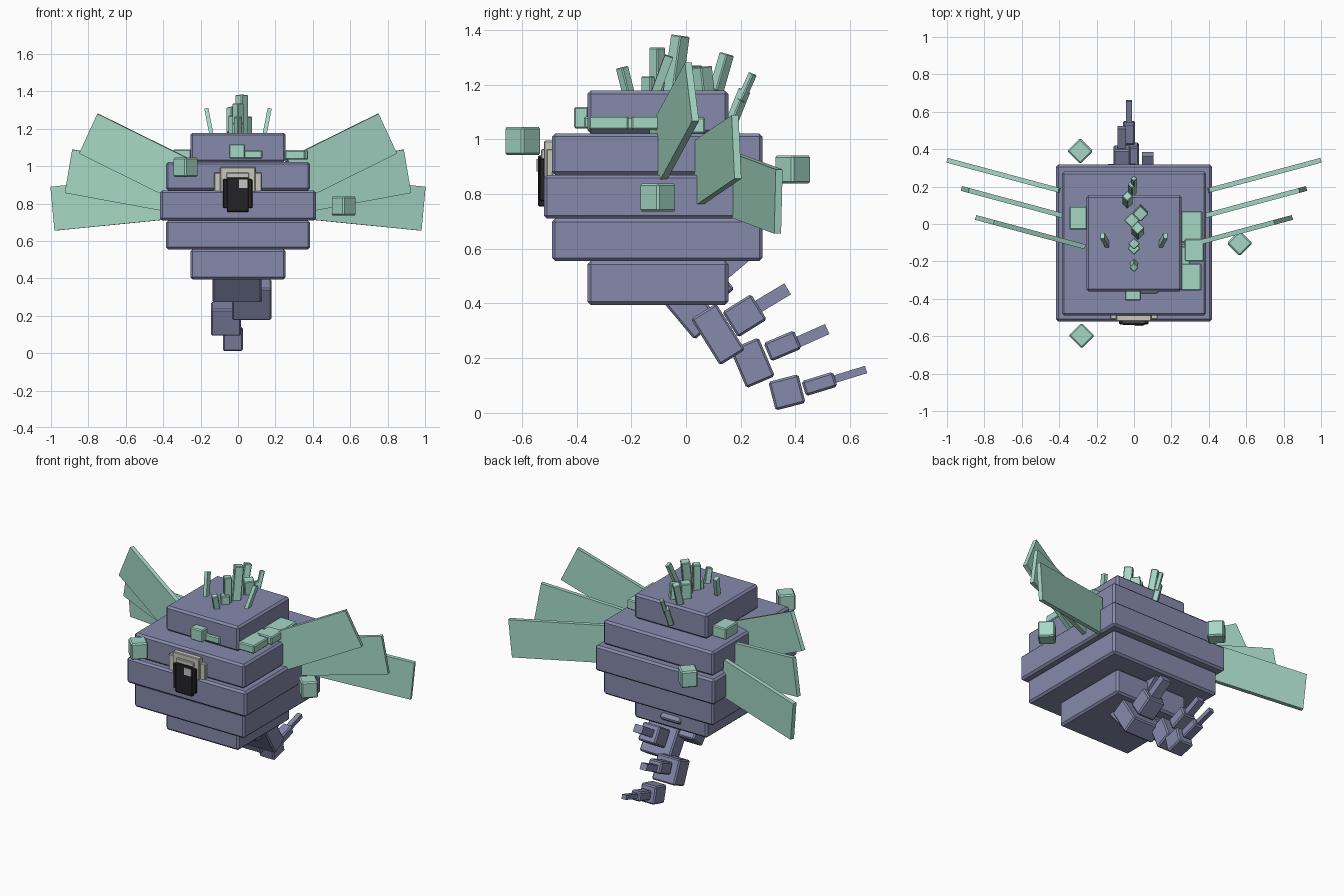
import bpy, bmesh
from math import radians, sin, cos
from mathutils import Matrix, Vector

if "Cube" in bpy.data.objects:
    bpy.data.objects.remove(bpy.data.objects["Cube"], do_unlink=True)


def material(name, rgb):
    m = bpy.data.materials.new(name)
    m.use_nodes = True
    color = (*rgb, 1)
    m.diffuse_color = color
    bsdf = next(n for n in m.node_tree.nodes if n.type == 'BSDF_PRINCIPLED')
    bsdf.inputs["Base Color"].default_value = color
    return m


SLATE = material("slate_purple", (.235, .255, .41))
MINT = material("mint_green", (.375, .68, .56))
STONE = material("pale_stone", (.58, .58, .52))
BLACK = material("eye_black", (.017, .017, .02))
GLINT = material("eye_glint", (.55, .55, .55))


def box(name, center, size, mat, rot=None, bevel=0.008):
    """Box of a given size, turned by rot and placed at center."""
    bm = bmesh.new()
    bmesh.ops.create_cube(bm, size=1)
    bmesh.ops.scale(bm, vec=Vector(size), verts=bm.verts)
    if bevel:
        bmesh.ops.bevel(bm, geom=bm.edges[:], offset=bevel, segments=1,
                        affect='EDGES', profile=0.5)
    mesh = bpy.data.meshes.new(name)
    bm.to_mesh(mesh)
    bm.free()
    mesh.materials.append(mat)
    ob = bpy.data.objects.new(name, mesh)
    bpy.context.collection.objects.link(ob)
    ob.matrix_world = Matrix.Translation(center) @ (rot or Matrix()).to_4x4()
    return ob


def span(name, x, y, z, mat, bevel=0.008):
    """Upright box from ranges on each axis."""
    pairs = (x, y, z)
    return box(name, [(a + b) / 2 for a, b in pairs], [b - a for a, b in pairs],
               mat, None, bevel)


def turn(angle, axis):
    return Matrix.Rotation(radians(angle), 3, axis)


# Stacked body tiers: half width, front, back, bottom, top
for name, w, y0, y1, z0, z1 in (
        ("body_bottom", .255, -.36, .155, .395, .555),
        ("body_lower", .385, -.49, .28, .555, .71),
        ("body_middle", .417, -.52, .318, .71, .87),
        ("body_upper", .385, -.49, .28, .87, 1.022),
        ("body_top", .255, -.36, .155, 1.022, 1.178)):
    span(name, (-w, w), (y0, y1), (z0, z1), SLATE, 0.012)

# Wing plates: lower outer corner, pitch, length; swept back and mirrored
SWEEP = radians(15)
for part, corner, pitch, length in (
        ("rear", (.978, .335, .655), -5.5, .62),
        ("middle", (.923, .19, .856), 10, .62),
        ("front", (.847, .035, 1.067), 25.5, .56)):
    p = radians(pitch)
    out = Vector((cos(SWEEP), sin(SWEEP), 0))
    along = out * cos(p) + Vector((0, 0, sin(p)))
    up = Vector((0, 0, cos(p))) - out * sin(p)
    center = Vector(corner) - along * length / 2 + up * .118
    for side, label in ((1, "left"), (-1, "right")):
        flip = Vector((side, 1, 1))
        u, v = along * flip, up * flip
        rot = Matrix((u, v, u.cross(v))).transposed()
        box(f"{part}_wing_{label}", center * flip, (length, .236, .026),
            MINT, rot, 0)

# Floating cubes, turned on their corners
for i, pos in enumerate(((-.28, -.597, .994), (-.288, .39, .89), (.565, -.103, .787))):
    box(f"floating_cube_{i + 1}", pos, (.098, .098, .103), MINT, turn(45, 'Z'))

# Tail pieces: x, y, z, width, thickness, height, tilt
TAIL = {
    "tail_root": (-.005, 0, .398, .262, .12, .24, 40),
    "tail_root_block": (-.005, .10, .467, .14, .10, .12, 40),
    "tail_root_spike": (-.005, .171, .545, .07, .12, .06, 40),
    "tail_second": (.073, .117, .287, .21, .108, .2, 32),
    "tail_second_block": (.073, .214, .355, .12, .124, .11, 32),
    "tail_second_spike": (.073, .316, .42, .06, .13, .047, 31),
    "tail_third": (-.065, .243, .183, .16, .113, .154, 23),
    "tail_third_block": (-.065, .353, .245, .09, .12, .073, 23),
    "tail_third_spike": (-.065, .459, .281, .045, .125, .04, 24),
    "tail_tip": (-.027, .369, .075, .105, .113, .108, 14.5),
    "tail_tip_block": (-.027, .488, .106, .065, .12, .057, 17),
    "tail_tip_spike": (-.027, .601, .141, .03, .12, .028, 17),
}
for name, (x, y, z, w, d, h, tilt) in TAIL.items():
    box(name, (x, y, z), (w, d, h), SLATE, turn(tilt, 'X'),
        0 if "spike" in name else .008)

# Eye: stepped stone brow, black pupil, small glint
span("brow_outer", (-.128, .126), (-.51, -.485), (.86, .965), STONE, .004)
span("brow_inner", (-.095, .093), (-.52, -.485), (.86, .995), STONE, .004)
span("brow_lid", (-.062, .06), (-.53, -.485), (.86, .965), STONE, .004)
span("pupil_wide", (-.08, .077), (-.536, -.5), (.775, .93), BLACK, .004)
span("pupil_tall", (-.06, .057), (-.541, -.5), (.755, .94), BLACK, .004)
span("eye_glint", (.006, .052), (-.546, -.538), (.883, .928), GLINT, 0)

# Moss slabs resting around the top tier
for i, (x, y, z) in enumerate((
        ((.25, .365), (-.10, .07), (1.02, 1.08)),
        ((.27, .375), (-.20, -.08), (1.035, 1.085)),
        ((.25, .30), (-.22, -.12), (1.035, 1.082)),
        ((.25, .36), (-.355, -.21), (1.035, 1.085)),
        ((-.345, -.25), (-.03, .095), (1.02, 1.09)),
        ((-.048, .037), (-.41, -.355), (1.04, 1.118)),
        ((.03, .13), (-.373, -.35), (1.04, 1.083)))):
    span(f"moss_slab_{i + 1}", x, y, z, MINT, .006)

# Crest of leaning sprouts: x, y, z of the middle, thickness, height, backward lean
for i, (x, y, z, t, h, lean) in enumerate((
        (0, -.222, 1.215, .036, .10, -14),
        (0, -.105, 1.25, .045, .17, 0),
        (0, -.13, 1.2, .05, .06, 0),
        (.02, -.035, 1.275, .052, .21, 8),
        (-.012, .02, 1.22, .06, .10, 0),
        (.035, .06, 1.215, .06, .10, -6),
        (-.035, .13, 1.245, .042, .14, 16),
        (-.01, .19, 1.12, .036, .13, 22),
        (0, .222, 1.19, .026, .11, 24))):
    box(f"crest_sprout_{i + 1}", (x, y, z), (t, t, h), MINT,
        turn(-lean, 'X') @ turn(45, 'Z'), .004)

# Pair of thin feelers beside the crest
for side, label in ((1, "left"), (-1, "right")):
    box(f"feeler_{label}", (side * .155, -.088, 1.235), (.022, .032, .15), MINT,
        turn(side * 11, 'Y') @ turn(-20, 'X'), 0)
